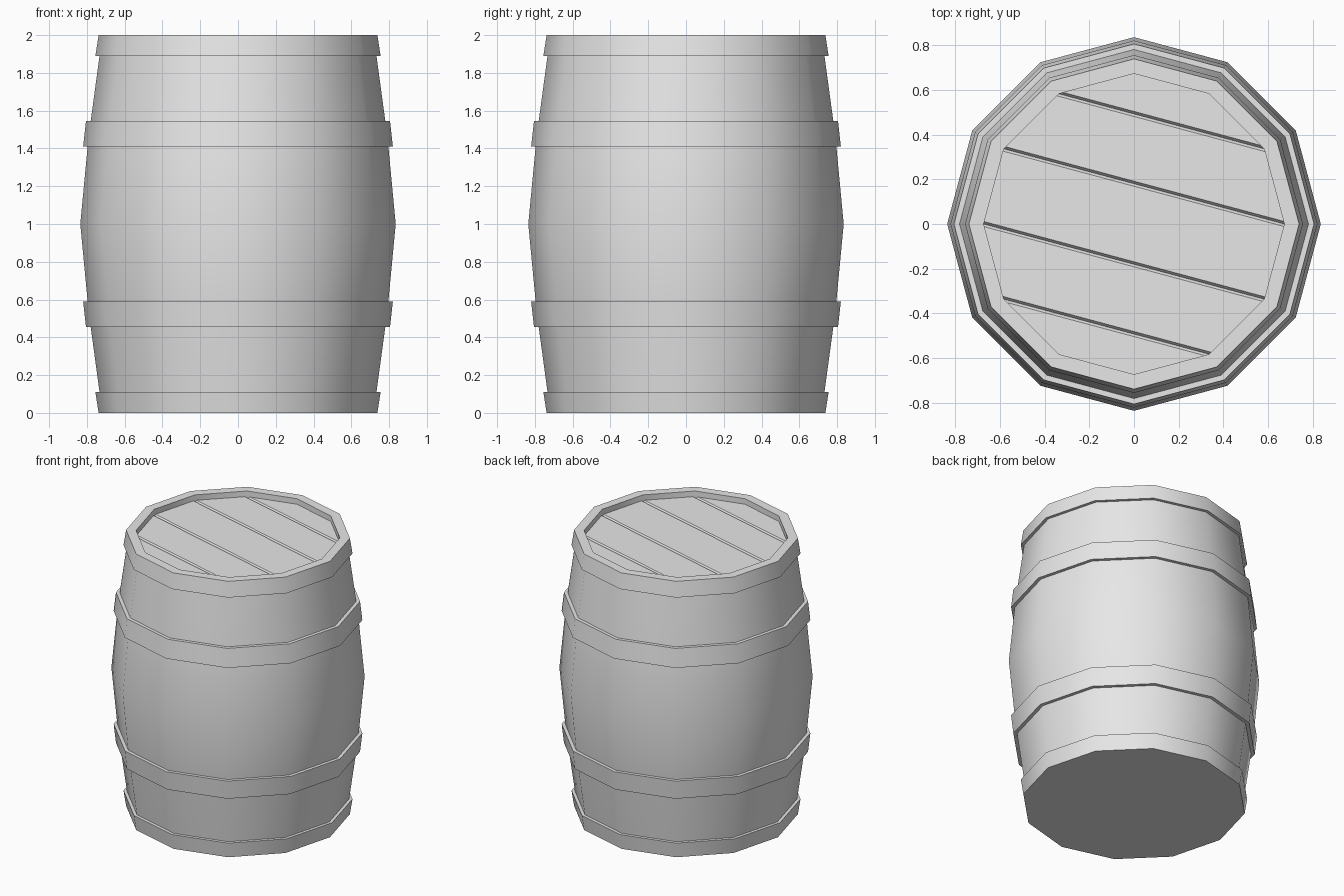
import bpy, bmesh, math
from mathutils import Vector

if "Cube" in bpy.data.objects:
    bpy.data.objects.remove(bpy.data.objects["Cube"])

SIDES = 12
grey = bpy.data.materials.new("plain_grey")
grey.diffuse_color = (0.8, 0.8, 0.8, 1)
grey.use_nodes = True
grey.node_tree.nodes["Principled BSDF"].inputs["Base Color"].default_value = grey.diffuse_color


def finish(bm, name, smooth=True):
    mesh = bpy.data.meshes.new(name)
    bm.to_mesh(mesh)
    bm.free()
    mesh.materials.append(grey)
    ob = bpy.data.objects.new(name, mesh)
    bpy.context.collection.objects.link(ob)
    if smooth:
        bpy.ops.object.select_all(action='DESELECT')
        ob.select_set(True)
        bpy.context.view_layer.objects.active = ob
        bpy.ops.object.shade_smooth_by_angle(angle=math.radians(40))
    return ob


def ring(bm, r, z):
    return [bm.verts.new((r * math.cos(2 * math.pi * i / SIDES),
                          r * math.sin(2 * math.pi * i / SIDES), z))
            for i in range(SIDES)]


def lathe(name, profile, cap_bottom=False):
    """Turn (radius, height) points, listed bottom to top, into a 12-sided wall."""
    bm = bmesh.new()
    rings = [ring(bm, r, z) for r, z in profile]
    for a, b in zip(rings, rings[1:]):
        for i in range(SIDES):
            j = (i + 1) % SIDES
            bm.faces.new((a[i], a[j], b[j], b[i]))
    if cap_bottom:
        bm.faces.new(rings[0][::-1])
    return finish(bm, name)


# Staved body with flat rim and recessed inner wall
LID_R, LID_Z = 0.672, 1.96
half = [(0.718, 0), (0.733, 0.11), (0.78, 0.455), (0.796, 0.59)]
body = half + [(0.835, 1.0)] + [(r, 2 - z) for r, z in reversed(half)]
lathe("barrel_body", body + [(LID_R, 2.0), (LID_R, LID_Z - 0.015)], cap_bottom=True)

# Hoops: each flares toward the belly; lower ones mirror the upper ones
hoops = {
    "end_hoop": [(0.718, 0), (0.738, 0), (0.755, 0.11), (0.733, 0.11)],
    "belly_hoop": [(0.78, 0.455), (0.805, 0.455), (0.82, 0.59), (0.796, 0.59)],
}
for name, prof in hoops.items():
    lathe("lower_" + name, prof)
    lathe("upper_" + name, [(r, 2 - z) for r, z in reversed(prof)])

# Plank lid: V grooves run between corners of the lid
bm = bmesh.new()
bm.faces.new(ring(bm, LID_R, LID_Z))
normal = Vector((math.sin(math.radians(15)), math.cos(math.radians(15)), 0))
WIDTH, DEPTH = 0.011, 0.015
corners = (120, 150, 180, 210)
offsets = [normal.dot(Vector((math.cos(math.radians(a)), math.sin(math.radians(a)), 0))) * LID_R
           for a in corners]
for d in offsets:
    for s in (-WIDTH, 0, WIDTH):
        bmesh.ops.bisect_plane(bm, geom=bm.verts[:] + bm.edges[:] + bm.faces[:],
                               dist=1e-5, plane_co=normal * (d + s), plane_no=normal)
for v in bm.verts:
    if any(abs(normal.dot(v.co) - d) < 1e-3 for d in offsets):
        v.co.z -= DEPTH
finish(bm, "plank_lid", smooth=False)
